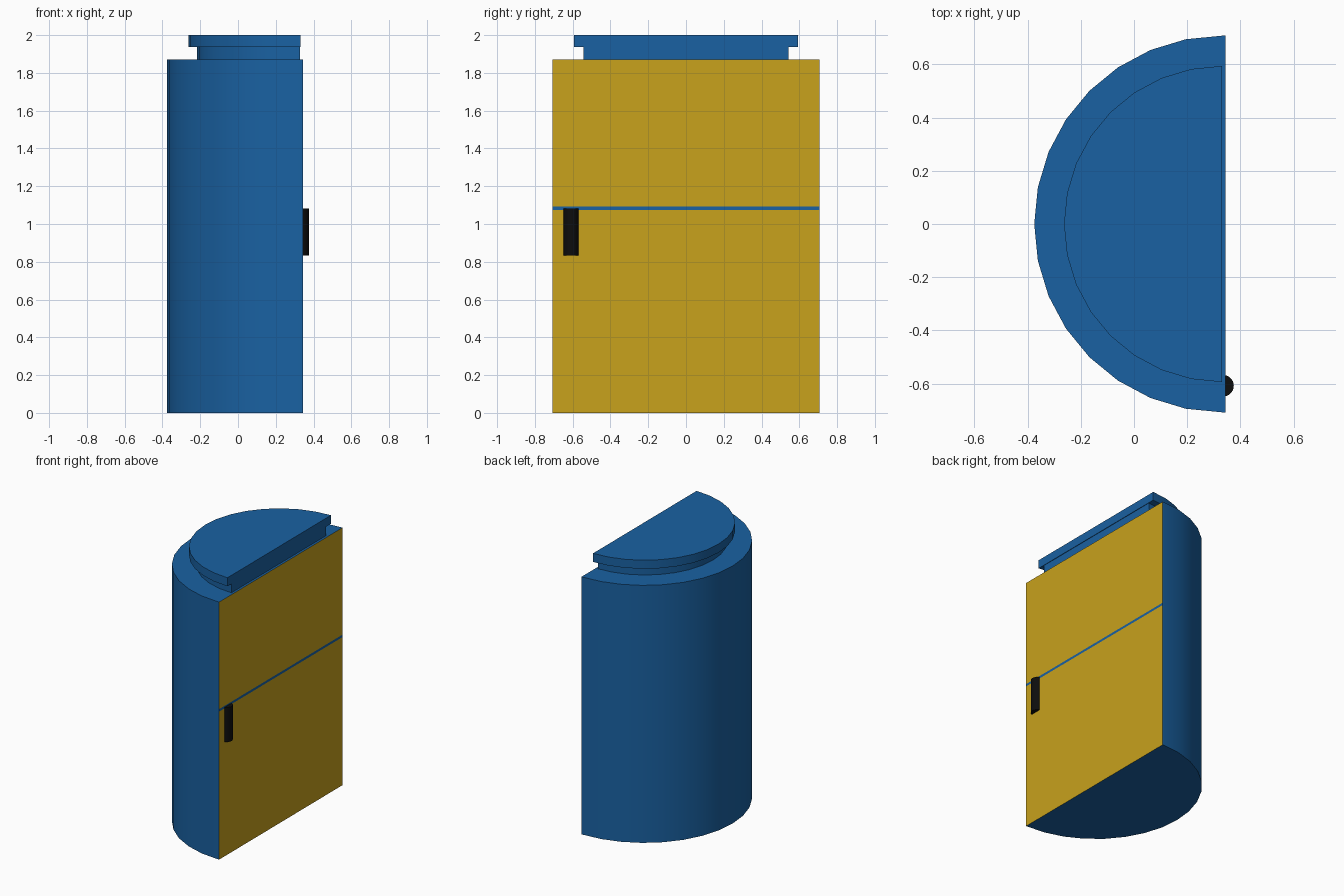
import bpy, bmesh, math

if "Cube" in bpy.data.objects:
    bpy.data.objects.remove(bpy.data.objects["Cube"])


def material(name, rgb):
    m = bpy.data.materials.new(name)
    m.diffuse_color = (*rgb, 1)
    m.use_nodes = True
    m.node_tree.nodes["Principled BSDF"].inputs["Base Color"].default_value = m.diffuse_color
    return m


BLUE = material("blue", (0.01, 0.12, 0.36))
GOLD = material("gold", (0.58, 0.36, 0.012))
BLACK = material("black", (0.004, 0.004, 0.004))


def half_disc(cx, r, front=None):
    """Half circle bulging to -x, closed by a flat side at +x."""
    pts = [(cx - r * math.sin(math.pi * i / 16), r * math.cos(math.pi * i / 16))
           for i in range(17)]
    if front is not None:
        pts = [(front, r)] + pts + [(front, -r)]
    return pts


def loft(name, sections, mats):
    """Skin a stack of (z, outline) sections and cap both ends."""
    bm = bmesh.new()
    rings = [[bm.verts.new((x, y, z)) for x, y in pts] for z, pts in sections]
    for a, b in zip(rings, rings[1:]):
        for i in range(len(a)):
            j = (i + 1) % len(a)
            bm.faces.new((a[i], a[j], b[j], b[i]))
    bm.faces.new(rings[0][::-1])
    bm.faces.new(rings[-1])
    bmesh.ops.recalc_face_normals(bm, faces=bm.faces)
    me = bpy.data.meshes.new(name)
    bm.to_mesh(me)
    bm.free()
    for m in mats:
        me.materials.append(m)
    ob = bpy.data.objects.new(name, me)
    bpy.context.collection.objects.link(ob)
    bpy.context.view_layer.objects.active = ob
    ob.select_set(True)
    bpy.ops.object.shade_smooth_by_angle(angle=math.radians(30))
    ob.select_set(False)
    return ob


# Half-round body with a thin blue band between the two doors
outline = half_disc(0.333, 0.708, 0.344)
body = loft("body", [(z, outline) for z in (0, 1.075, 1.093, 1.87)], [BLUE, GOLD])

# Gold doors on the flat front, leaving the band blue
for f in body.data.polygons:
    if f.normal.x > 0.9 and not 1.075 < f.center.z < 1.093:
        f.material_index = 1

# Neck and overhanging lid
neck = half_disc(0.327, 0.543)
lid = half_disc(0.331, 0.594)
loft("lid", [(1.87, neck), (1.938, neck), (1.938, lid), (2.0, lid)], [BLUE])

# Round door handle, half sunk into the lower door
circle = [(0.334 + 0.041 * math.cos(math.tau * i / 32),
           -0.608 + 0.041 * math.sin(math.tau * i / 32)) for i in range(32)]
loft("door_handle", [(0.832, circle), (1.083, circle)], [BLACK])
